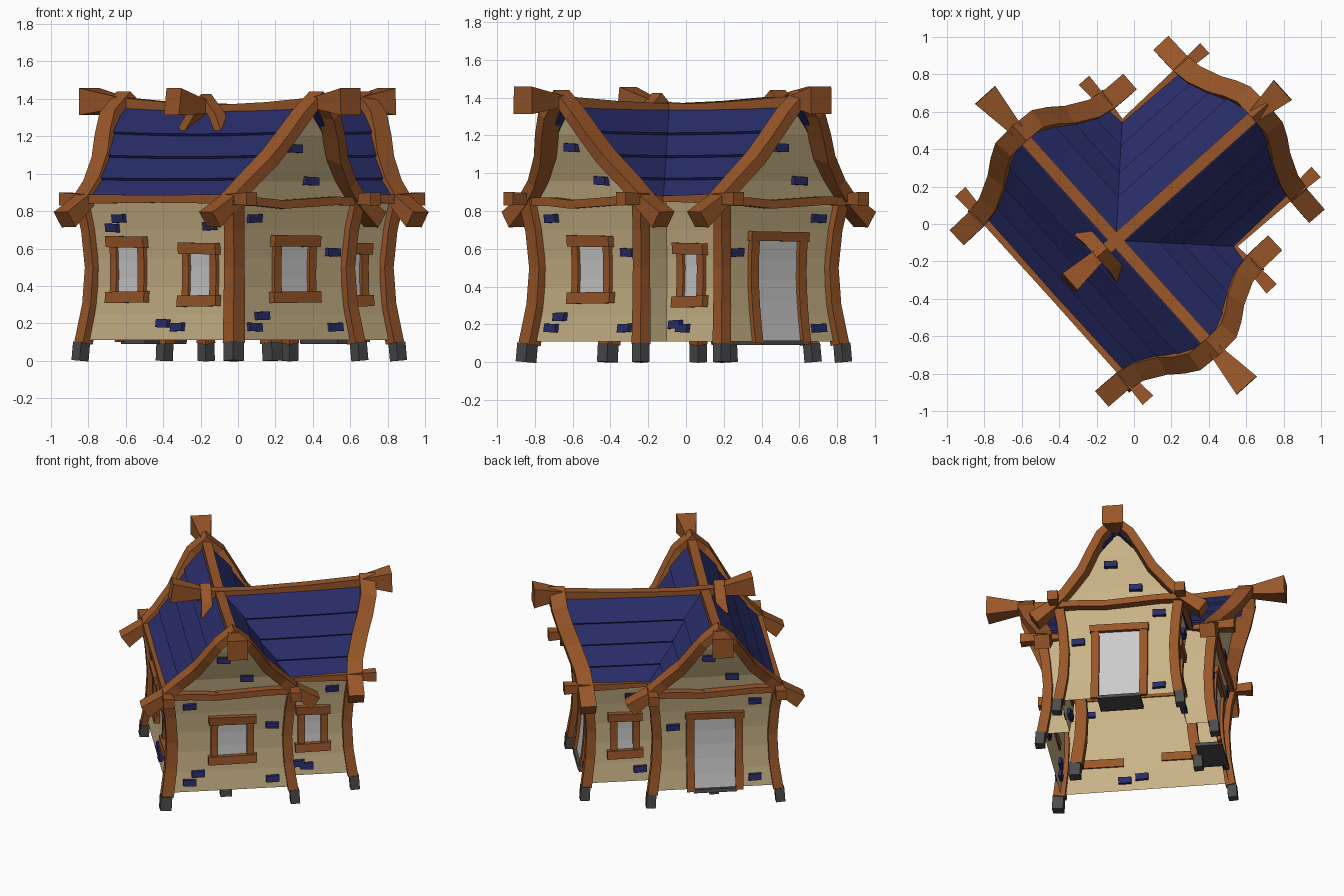
import bpy, bmesh, math
from mathutils import Vector, Matrix

if "Cube" in bpy.data.objects:
    bpy.data.objects.remove(bpy.data.objects["Cube"])


def material(name, rgb):
    m = bpy.data.materials.new(name)
    m.diffuse_color = (*rgb, 1)
    m.use_nodes = True
    m.node_tree.nodes["Principled BSDF"].inputs["Base Color"].default_value = m.diffuse_color
    return m


WOOD = material("wood", (0.32, 0.095, 0.022))
SLATE = material("blue_slate", (0.022, 0.026, 0.14))
PLASTER = material("plaster", (0.58, 0.45, 0.24))
STONE = material("dark_stone", (0.07, 0.07, 0.07))


def frame(deg):
    """House side frame: x runs along the side, -y points outwards from the roof crossing."""
    return (Matrix.Rotation(math.radians(-48), 4, 'Z') @ Matrix.Translation((0, -0.13, 0))
            @ Matrix.Rotation(math.radians(deg), 4, 'Z'))


FRONT, RIGHT, WING, LEFT = 0, 90, 180, -90


def finish(name, bm, mat, deg):
    bmesh.ops.recalc_face_normals(bm, faces=bm.faces)
    bm.transform(frame(deg))
    me = bpy.data.meshes.new(name)
    bm.to_mesh(me)
    bm.free()
    if mat:
        me.materials.append(mat)
    ob = bpy.data.objects.new(name, me)
    bpy.context.collection.objects.link(ob)
    return ob


def loft(bm, rings, caps=True, closed=True):
    vs = [[bm.verts.new(p) for p in r] for r in rings]
    n = len(vs[0])
    for r0, r1 in zip(vs, vs[1:]):
        for i in range(n if closed else n - 1):
            j = (i + 1) % n
            bm.faces.new((r0[i], r0[j], r1[j], r1[i]))
    if caps:
        bm.faces.new(vs[0])
        bm.faces.new(vs[-1])


def sweep(name, pts, sizes, side, mat, deg):
    """Rectangular timber along a path; sizes are (width along side, thickness)."""
    pts, side = [Vector(p) for p in pts], Vector(side)
    rings = []
    for i, p in enumerate(pts):
        t = (pts[min(i + 1, len(pts) - 1)] - pts[max(i - 1, 0)]).normalized()
        n = t.cross(side).normalized()
        s = n.cross(t).normalized()
        w, h = sizes[i] if isinstance(sizes, list) else sizes
        rings.append([p + s * w / 2 * a + n * h / 2 * b for a, b in ((-1, -1), (1, -1), (1, 1), (-1, 1))])
    bm = bmesh.new()
    loft(bm, rings)
    return finish(name, bm, mat, deg)


def inset(z):
    """Walls and posts bow inwards at mid height."""
    return 0.045 * math.sin(math.pi * min(max((z - 0.05) / 0.85, 0), 1))


def wall_box(name, deg, out, s, w, z0, z1, o0, o1, mat, tilt=0.0, bow=True):
    """Box fixed to a wall, following its bow; o0..o1 is the depth about the wall plane."""
    bm = bmesh.new()
    rings = []
    n = max(1, round((z1 - z0) / 0.1))
    for i in range(n + 1):
        z = z0 + (z1 - z0) * i / n
        o = out - (inset(z) if bow else 0)
        rings.append([(s + sx * w / 2, -(o + d), z + sx * tilt)
                      for sx, d in ((-1, o0), (1, o0), (1, o1), (-1, o1))])
    loft(bm, rings)
    return finish(name, bm, mat, deg)


# walls: one bowed T-shaped shell
A, B, W, C = 0.60, 0.44, 0.42, 0.88
bm = bmesh.new()
rings = []
for z in (0.11, 0.25, 0.4, 0.55, 0.7, 0.86):
    k = inset(z)
    a, b, w, c = A - k, B - k, W - k, C - k
    rings.append([(-a, -b, z), (a, -b, z), (a, b, z), (w, b, z), (w, c, z), (-w, c, z), (-w, b, z), (-a, b, z)])
loft(bm, rings, caps=False)
finish("walls", bm, PLASTER, FRONT)

# concave roof profile: (distance from ridge, height, share of outward lean)
PROFILE = [(0.44, 0.865, 0), (0.348, 0.968, 0.12), (0.245, 1.09, 0.45), (0.155, 1.215, 0.78), (0.04, 1.345, 0.97),
           (0.0, 1.37, 1)]
GABLES = {RIGHT: (0.58, 0.19), LEFT: (0.58, 0.19), WING: (0.885, 0.15)}


def roof_half(deg, sx, clip):
    base, lean = GABLES[deg]
    bm = bmesh.new()
    for i, ((d0, z0, l0), (d1, z1, l1)) in enumerate(zip(PROFILE, PROFILE[1:])):
        lip = 0 if i == 4 else 0.01
        rings = []
        for t in (0, 0.35, 0.7, 1):
            sag = 0.02 * (1 - t * t)
            y0, y1 = -t * (base - 0.02 + lean * l0), -t * (base - 0.02 + lean * l1)
            za, zb = z0 - sag * i / 5, z1 - sag * (i + 1) / 5
            rings.append([(sx * (d0 + lip), y0, za + lip), (sx * d1, y1, zb),
                          (sx * max(d1 - 0.01, 0), y1, zb - 0.015), (sx * (d0 - 0.005), y0, za - 0.01)])
        loft(bm, rings)
    if clip:
        bmesh.ops.bisect_plane(bm, geom=bm.verts[:] + bm.edges[:] + bm.faces[:], plane_co=(0, 0, 0),
                               plane_no=(sx, 1, 0), clear_outer=True)
    finish("roof_slope", bm, SLATE, deg)


def gable_out(deg, l):
    base, lean = GABLES[deg]
    return base - 0.015 + (lean - 0.06) * l


for deg, (base, lean) in GABLES.items():
    for sx in (-1, 1):
        roof_half(deg, sx, deg == WING or (deg == RIGHT) == (sx > 0))
    # gable wall leaning outwards to the peak
    bm = bmesh.new()
    rows = [(0.43, 0.83, 0)] + PROFILE
    loft(bm, [[(-max(d - 0.01, 0.005), -gable_out(deg, l), z - 0.01),
               (max(d - 0.01, 0.005), -gable_out(deg, l), z - 0.01)] for d, z, l in rows],
         caps=False, closed=False)
    finish("gable_wall", bm, PLASTER, deg)
    # curved bargeboards
    half = [(0.595, 0.755, 0, 0.1), (0.46, 0.85, 0.02, 0.07), (0.36, 0.95, 0.12, 0.065),
            (0.24, 1.085, 0.45, 0.065), (0.17, 1.205, 0.75, 0.06), (0.1, 1.315, 0.97, 0.06)]
    path = ([(-d, z, l, h) for d, z, l, h in half] + [(0, 1.41, 1, 0.06)]
            + [(d, z, l, h) for d, z, l, h in reversed(half)])
    sweep("bargeboard", [(d, -(base + lean * l), z) for d, z, l, h in path],
          [(0.11, h) for d, z, l, h in path], (0, 1, 0), WOOD, deg)
    # wavy tie beam under the gable
    sweep("tie_beam", [(x, -base - 0.015, z) for x, z in
                       ((-0.46, 0.85), (-0.28, 0.85), (-0.1, 0.835), (0.1, 0.845), (0.28, 0.855), (0.46, 0.85))],
          (0.06, 0.045), (0, 1, 0), WOOD, deg)

# ridge beams with flared block ends
big, thin = (0.145, 0.145), (0.065, 0.055)
sweep("main_ridge", [(-1.045, 0, 1.385), (-0.77, 0, 1.38), (-0.4, 0, 1.355), (0, 0, 1.34), (0.4, 0, 1.355),
                     (0.77, 0, 1.38), (1.045, 0, 1.385)], [big] + [thin] * 5 + [big], (0, 1, 0), WOOD, FRONT)
sweep("wing_ridge", [(0, 0.34, 1.385), (0, 0.08, 1.35), (0, -0.2, 1.34), (0, -0.6, 1.355), (0, -0.98, 1.38),
                     (0, -1.2, 1.385)], [(0.12, 0.145)] + [thin] * 4 + [big], (1, 0, 0), WOOD, WING)
# short crossed boards behind the crossing
sweep("crossing_board", [(-0.15, -0.11, 1.23), (-0.09, -0.1, 1.31), (0, -0.1, 1.4), (0.09, -0.1, 1.31),
                         (0.15, -0.11, 1.22)], (0.075, 0.05), (0, 1, 0), WOOD, FRONT)

# eave beams with projecting ends
thick, slim = (0.075, 0.07), (0.03, 0.03)


def eave(deg, s, ends):
    sweep("eave_beam", [(s, -o, 0.865) for o, k in ends], [k for o, k in ends], (1, 0, 0), WOOD, deg)


eave(RIGHT, -0.445, [(-0.75, thick), (-0.56, (0.05, 0.05)), (0, (0.045, 0.04)), (0.56, (0.05, 0.05)), (0.75, thick)])
for sx in (-1, 1):
    eave(RIGHT if sx > 0 else LEFT, sx * 0.445, [(0.45, slim), (0.55, (0.05, 0.05)), (0.75, thick)])
    eave(WING, sx * 0.445, [(0.45, slim), (0.85, (0.05, 0.05)), (1.04, thick)])

# bowed corner posts and two inner posts on stone feet
for x, y in ((-A, -B), (A, -B), (A, B), (-A, B), (W, C), (-W, C), (W, -0.01), (-W, -0.01)):
    ux, uy = math.copysign(1, x), math.copysign(1, y) if abs(y) > 0.1 else 0

    def at(z, e=0.008):
        return (x + ux * (e - inset(z)), y + uy * (e - inset(z)), z)
    k = 0.078 if x > 0 > y else 0.065
    sweep("post_foot", [at(0.0, 0.014), at(0.1, 0.016)], (k, k), (1, 0, 0), STONE, FRONT)
    sweep("post", [at(z) for z in (0.095, 0.3, 0.5, 0.7, 0.87)],
          [(k * f, k * f) for f in (1.08, 1.04, 1, 1, 1.06)], (1, 0, 0), WOOD, FRONT)


def window(deg, out, s, w, z0, z1):
    wall_box("window_pane", deg, out, s, w - 0.1, z0 + 0.03, z1 - 0.03, 0.003, 0.008, None)
    for k in (-1, 1):
        wall_box("window_jamb", deg, out, s + k * (w / 2 - 0.045), 0.05, z0 + 0.03, z1 - 0.03, 0.003, 0.025, WOOD)
    wall_box("window_sill", deg, out, s, w, z0, z0 + 0.06, -0.01, 0.04, WOOD, 0.002)
    wall_box("window_lintel", deg, out, s, w - 0.01, z1 - 0.06, z1, 0.002, 0.04, WOOD, -0.002)


def door(deg, out):
    wall_box("door_pane", deg, out, 0, 0.3, 0.11, 0.65, 0.003, 0.008, None)
    for k in (-1, 1):
        wall_box("door_jamb", deg, out, k * 0.17, 0.055, 0.1, 0.66, 0.003, 0.03, WOOD)
    wall_box("door_lintel", deg, out, 0, 0.41, 0.64, 0.69, 0.002, 0.035, WOOD, -0.003)
    wall_box("door_sill", deg, out, 0, 0.3, 0.09, 0.115, -0.16, 0.03, STONE)


window(FRONT, B, -0.275, 0.31, 0.31, 0.665)
window(FRONT, B, 0.30, 0.31, 0.29, 0.63)
window(RIGHT, A, 0.02, 0.34, 0.31, 0.67)
window(RIGHT, W, 0.605, 0.25, 0.29, 0.63)
window(LEFT, W, -0.605, 0.25, 0.29, 0.63)
door(WING, C)
door(LEFT, A)

# scattered slate bricks
gable_low = [(-0.28, 0.76), (0.3, 0.58), (-0.22, 0.24), (-0.28, 0.18), (0.3, 0.18)]
door_low = [(-0.29, 0.58), (0.28, 0.76), (0.28, 0.18)]
bricks = [(FRONT, B, [(-0.33, 0.76), (-0.39, 0.71), (0.39, 0.72), (0.02, 0.2), (0.14, 0.18)]),
          (RIGHT, A, gable_low), (LEFT, A, door_low), (WING, C, door_low),
          (RIGHT, W, [(0.5, 0.2), (0.56, 0.18), (0.74, 0.76)]), (LEFT, W, [(-0.5, 0.2), (-0.56, 0.76)])]
for deg, out, spots in bricks:
    for i, (s, z) in enumerate(spots):
        wall_box("wall_brick", deg, out, s, 0.09, z - 0.022, z + 0.022, -0.02, 0.025, SLATE, 0.0015 * (-1) ** i)
for deg in GABLES:
    for s, z, l in ((0.12, 0.96, 0.12), (-0.05, 1.135, 0.57)):
        wall_box("gable_brick", deg, gable_out(deg, l), s, 0.09, z - 0.022, z + 0.022,
                 -0.02, 0.03, SLATE, -0.002, False)
